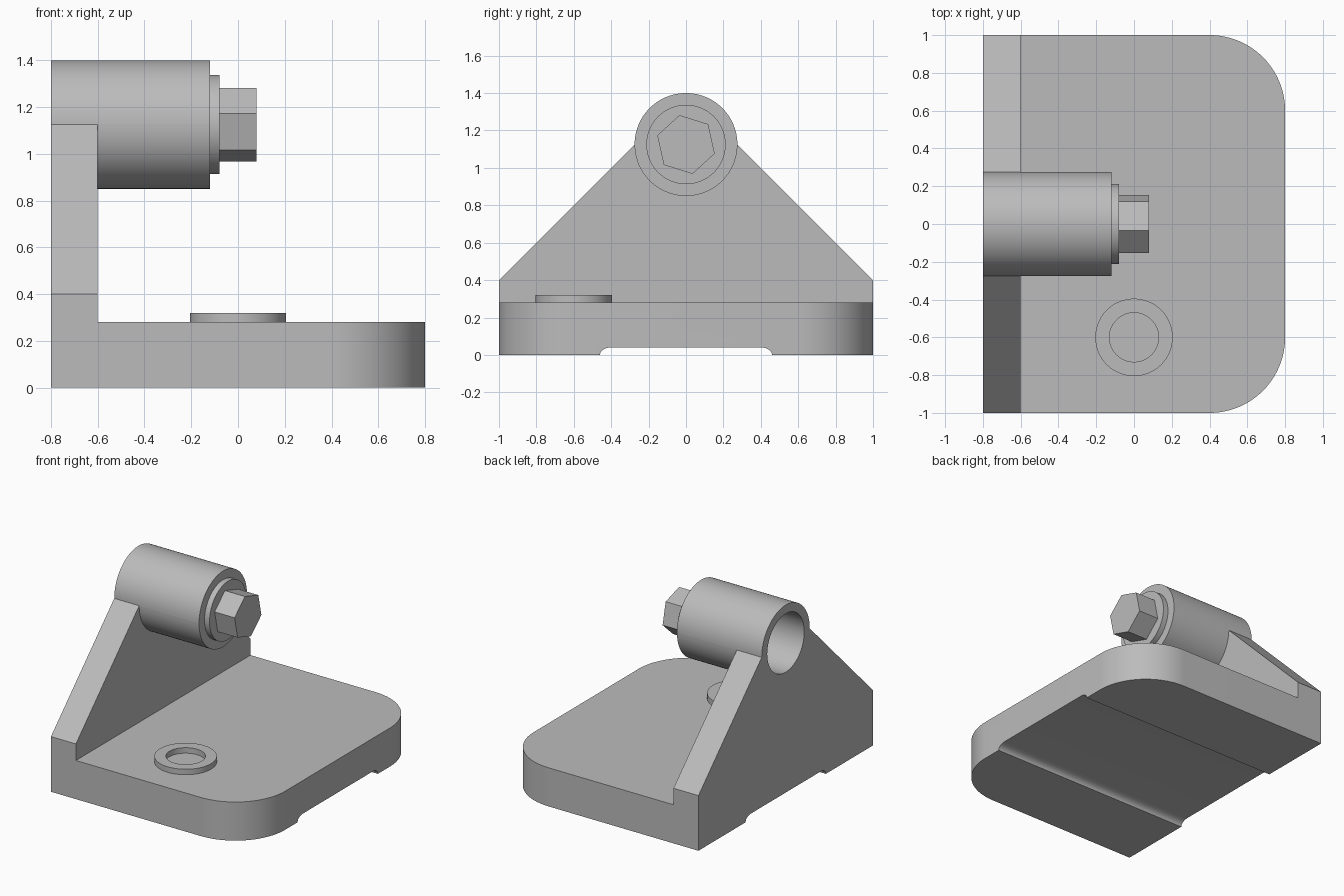
import bpy, bmesh
from math import cos, sin, pi, radians
from mathutils import Vector

if "Cube" in bpy.data.objects:
    bpy.data.objects.remove(bpy.data.objects["Cube"])

grey = bpy.data.materials.new("plain_grey")
grey.use_nodes = True
COLOUR = (0.5, 0.5, 0.5, 1)
grey.diffuse_color = COLOUR
grey.node_tree.nodes["Principled BSDF"].inputs["Base Color"].default_value = COLOUR

AXIS_Z = 1.125  # height of the sleeve axis


def prism(name, profile, axis, start, end):
    """Extrude a 2D profile: (y, z) along x, or (x, y) along z."""
    bm = bmesh.new()
    verts = [bm.verts.new((start, a, b) if axis == "x" else (a, b, start)) for a, b in profile]
    face = bm.faces.new(verts)
    moved = bmesh.ops.extrude_face_region(bm, geom=[face])["geom"]
    shift = Vector((end - start, 0, 0) if axis == "x" else (0, 0, end - start))
    bmesh.ops.translate(bm, vec=shift, verts=[v for v in moved if isinstance(v, bmesh.types.BMVert)])
    bmesh.ops.recalc_face_normals(bm, faces=bm.faces)
    mesh = bpy.data.meshes.new(name)
    bm.to_mesh(mesh)
    bm.free()
    mesh.materials.append(grey)
    obj = bpy.data.objects.new(name, mesh)
    bpy.context.collection.objects.link(obj)
    return obj


def arc(cx, cy, r, a0, a1, n):
    angles = [radians(a0 + (a1 - a0) * i / n) for i in range(n + 1)]
    return [(cx + r * cos(a), cy + r * sin(a)) for a in angles]


def circle(cx, cy, r, n=96, turn=0):
    return arc(cx, cy, r, turn, turn + 360, n)[:-1]


def activate(obj):
    bpy.ops.object.select_all(action="DESELECT")
    obj.select_set(True)
    bpy.context.view_layer.objects.active = obj


def combine(target, tool, operation):
    activate(target)
    mod = target.modifiers.new(operation.lower(), "BOOLEAN")
    mod.operation, mod.solver, mod.object = operation, "EXACT", tool
    bpy.ops.object.modifier_apply(modifier=mod.name)
    bpy.data.objects.remove(tool)


# Base plate with two rounded corners
plate = [(-0.8, -1)] + arc(0.4, -0.6, 0.4, -90, 0, 24) + arc(0.4, 0.6, 0.4, 0, 90, 24) + [(-0.8, 1)]
bracket = prism("bracket", plate, "z", 0, 0.28)

# Sloped wall and bearing sleeve
half = [(1, 0), (1, 0.4), (0.23, 1.17)]
wall = prism("wall", half + [(-y, z) for y, z in reversed(half)], "x", -0.8, -0.6)
combine(bracket, wall, "UNION")
sleeve = prism("sleeve", circle(0, AXIS_Z, 0.275), "x", -0.8, -0.12)
combine(bracket, sleeve, "UNION")

# Bore through the sleeve, and filleted channel under the plate
bore = prism("bore_cutter", circle(0, AXIS_Z, 0.212), "x", -1, 0)
combine(bracket, bore, "DIFFERENCE")
side = [(0.46, -0.1)] + [(0.4 + 0.06 * cos(a), 0.04 * sin(a)) for a in (i * pi / 20 for i in range(11))]
channel = prism("channel_cutter", side + [(-y, z) for y, z in reversed(side)], "x", -1, 1)
combine(bracket, channel, "DIFFERENCE")

# Raised ring on the plate
ring = prism("plate_ring", circle(0, -0.6, 0.205), "z", 0.28, 0.32)
combine(ring, prism("ring_cutter", circle(0, -0.6, 0.13), "z", 0.2, 0.4), "DIFFERENCE")

# Washer and hexagonal bolt head
washer = prism("washer", circle(0, AXIS_Z, 0.212), "x", -0.12, -0.08)
bolt_head = prism("bolt_head", circle(0, AXIS_Z, 0.161, 6, 42.5), "x", -0.08, 0.08)

for obj in (bracket, ring, washer):
    activate(obj)
    bpy.ops.object.shade_smooth_by_angle(angle=radians(30))
